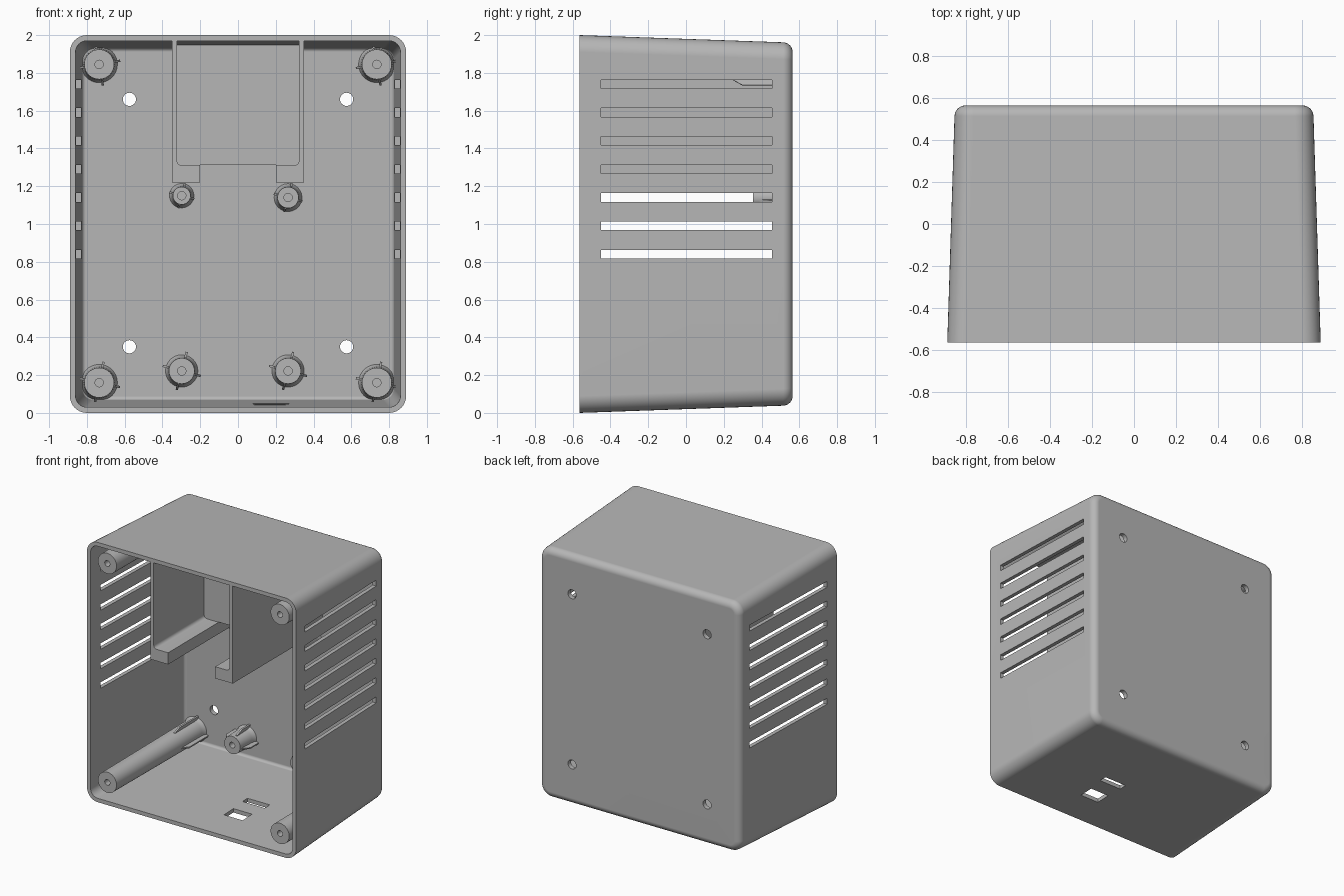
import bpy, bmesh, math
from mathutils import Matrix, Vector

cube = bpy.data.objects.get("Cube")
if cube:
    bpy.data.objects.remove(cube, do_unlink=True)

grey = bpy.data.materials.new("grey_plastic")
grey.use_nodes = True
grey.diffuse_color = (0.47, 0.47, 0.47, 1)
grey.node_tree.nodes["Principled BSDF"].inputs["Base Color"].default_value = grey.diffuse_color

FRONT, BACK, FLOOR = -0.565, 0.565, 0.53
WALL = 0.03


def finish(bm, name):
    bmesh.ops.recalc_face_normals(bm, faces=bm.faces)
    mesh = bpy.data.meshes.new(name)
    bm.to_mesh(mesh)
    bm.free()
    mesh.materials.append(grey)
    obj = bpy.data.objects.new(name, mesh)
    bpy.context.collection.objects.link(obj)
    return obj


def activate(obj):
    bpy.ops.object.select_all(action='DESELECT')
    obj.select_set(True)
    bpy.context.view_layer.objects.active = obj


def smooth(obj):
    activate(obj)
    bpy.ops.object.shade_smooth_by_angle(angle=math.radians(35))


def cut(obj, cutters):
    activate(obj)
    for c in cutters:
        mod = obj.modifiers.new("cut", 'BOOLEAN')
        mod.operation, mod.solver, mod.object = 'DIFFERENCE', 'EXACT', c
        bpy.ops.object.modifier_apply(modifier=mod.name)
        bpy.data.objects.remove(c, do_unlink=True)


def box(name, x, y, z, round_y_edges=0):
    """Box from (min, max) pairs, optionally rounding the edges along y."""
    bm = bmesh.new()
    size = [b - a for a, b in (x, y, z)]
    mid = [(a + b) / 2 for a, b in (x, y, z)]
    bmesh.ops.create_cube(bm, size=1, matrix=Matrix.Translation(mid) @ Matrix.Diagonal((*size, 1)))
    if round_y_edges:
        edges = [e for e in bm.edges if abs(e.verts[0].co.y - e.verts[1].co.y) > 0.01]
        bmesh.ops.bevel(bm, geom=edges, offset=round_y_edges, segments=5, affect='EDGES', profile=0.5)
    return finish(bm, name)


def lathe(name, x, z, profile, sides=40):
    """Spin a (radius, y) profile about a line along y."""
    bm = bmesh.new()
    rings = []
    for r, y in profile:
        rings.append([bm.verts.new((x + r * math.cos(a), y, z + r * math.sin(a)))
                      for a in (math.tau * i / sides for i in range(sides))])
    for a, b in zip(rings, rings[1:]):
        for i in range(sides):
            j = (i + 1) % sides
            bm.faces.new((a[i], a[j], b[j], b[i]))
    bm.faces.new(rings[0])
    bm.faces.new(rings[-1])
    return finish(bm, name)


# Tapered shell: rounded rectangles lofted from the inner floor, over the rim, to the back
def outline(bm, y, inset, radius):
    t = (y - FRONT) / (BACK - FRONT)
    hw, hh = 0.89 - 0.036 * t - inset, 1.0 - 0.04 * t - inset
    verts = []
    for q in range(4):
        sx, sz = (1, -1, -1, 1)[q], (1, 1, -1, -1)[q]
        for i in range(9):
            a = math.pi / 2 * (q + i / 8)
            verts.append(bm.verts.new((sx * (hw - radius) + radius * math.cos(a), y,
                                       1 + sz * (hh - radius) + radius * math.sin(a))))
    return verts


ARC = [math.pi / 2 * i / 6 for i in range(7)]
bm = bmesh.new()
loops = []
fi, fo = 0.02, 0.05
for a in ARC:
    d = fi * (1 - math.sin(a))
    loops.append(outline(bm, FLOOR - fi * (1 - math.cos(a)), WALL + d, 0.06 - d))
loops.append(outline(bm, FRONT, WALL, 0.06))
loops.append(outline(bm, FRONT, 0, 0.09))
for a in ARC:
    d = fo * (1 - math.cos(a))
    loops.append(outline(bm, BACK - fo * (1 - math.sin(a)), d, 0.09 - d))
for a, b in zip(loops, loops[1:]):
    for i in range(len(a)):
        j = (i + 1) % len(a)
        bm.faces.new((a[i], a[j], b[j], b[i]))
bm.faces.new(loops[0])
bm.faces.new(loops[-1])
shell = finish(bm, "shell")

# Vent slots, wall mounting holes and the two connector openings
cutters = [box("vent_cutter", (-1, 1), (-0.45, 0.455), (z - 0.023, z + 0.023))
           for z in (0.84 + 0.15 * i for i in range(7))]
for x in (-0.575, 0.575):
    for z in (0.35, 1.66):
        cutters.append(lathe("mount_cutter", x, z, [(0.035, 0.45), (0.035, 0.65)], 24))
cutters.append(box("square_port_cutter", (0.09, 0.25), (-0.30, -0.185), (-0.1, 0.2)))
cutters.append(box("slim_port_cutter", (0.08, 0.27), (-0.06, 0.0), (-0.1, 0.2)))
cut(shell, cutters)
smooth(shell)
shell.modifiers.new("even_normals", 'WEIGHTED_NORMAL').keep_sharp = True

# Compartment at the top: block with a pocket and an open notch between two ledges
bm = bmesh.new()
side = [(FRONT + 0.001, 1.22), (0.54, 1.22), (0.54, 1.945), (FRONT + 0.001, 1.985)]
face = bm.faces.new([bm.verts.new((-0.35, y, z)) for y, z in side])
new = bmesh.ops.extrude_face_region(bm, geom=[face])["geom"]
bmesh.ops.translate(bm, vec=(0.7, 0, 0), verts=[v for v in new if isinstance(v, bmesh.types.BMVert)])
compartment = finish(bm, "compartment")
cut(compartment, [box("pocket_cutter", (-0.323, 0.323), (-0.7, 0.05), (1.31, 2.1), 0.025),
                  box("notch_cutter", (-0.2, 0.2), (-0.7, 0.532), (1.1, 1.312))])
smooth(compartment)


# Screw posts with blind holes and small ribs round the foot
def post(name, x, z, r, front, rib_start, rib_reach, turn):
    hole = 0.022
    body = lathe(name, x, z, [(hole, min(front + 0.3, 0.5)), (hole, front), (r - 0.006, front),
                              (r, 0.49), (r + 0.004, 0.515), (r + 0.014, FLOOR + 0.005)])
    smooth(body)
    bm = bmesh.new()
    reach = r + rib_reach
    shape = [(r * 0.8, rib_start), (r, rib_start), (reach, rib_start + 0.05),
             (reach, FLOOR + 0.005), (r * 0.8, FLOOR + 0.005)]
    for k in range(4):
        a = math.radians(turn + 90 * k)
        out = Vector((math.cos(a), 0, math.sin(a)))
        thick = Vector((-math.sin(a), 0, math.cos(a))) * 0.012
        base = Vector((x, 0, z)) - thick / 2
        f = bm.faces.new([bm.verts.new(base + out * u + Vector((0, y, 0))) for u, y in shape])
        g = bmesh.ops.extrude_face_region(bm, geom=[f])["geom"]
        bmesh.ops.translate(bm, vec=thick, verts=[v for v in g if isinstance(v, bmesh.types.BMVert)])
    # keep ribs inside the shell walls
    for v in bm.verts:
        v.co.x = max(-0.845, min(0.845, v.co.x))
        v.co.z = max(0.05, min(1.95, v.co.z))
    finish(bm, name + "_ribs")


for x, s in ((-0.735, "right"), (0.735, "left")):
    post("upper_post_" + s, x, 1.845, 0.085, -0.54, 0.25, 0.028, 10)
    post("lower_post_" + s, x, 0.16, 0.085, -0.54, 0.25, 0.028, -12)
for x, s, r, z in ((-0.298, "right", 0.053, 1.15), (0.265, "left", 0.062, 1.14)):
    post("lower_standoff_" + s, x, 0.222, 0.074, 0.355, 0.38, 0.03, 75)
    post("upper_standoff_" + s, x, z, r, 0.355, 0.39, 0.016, 75)
